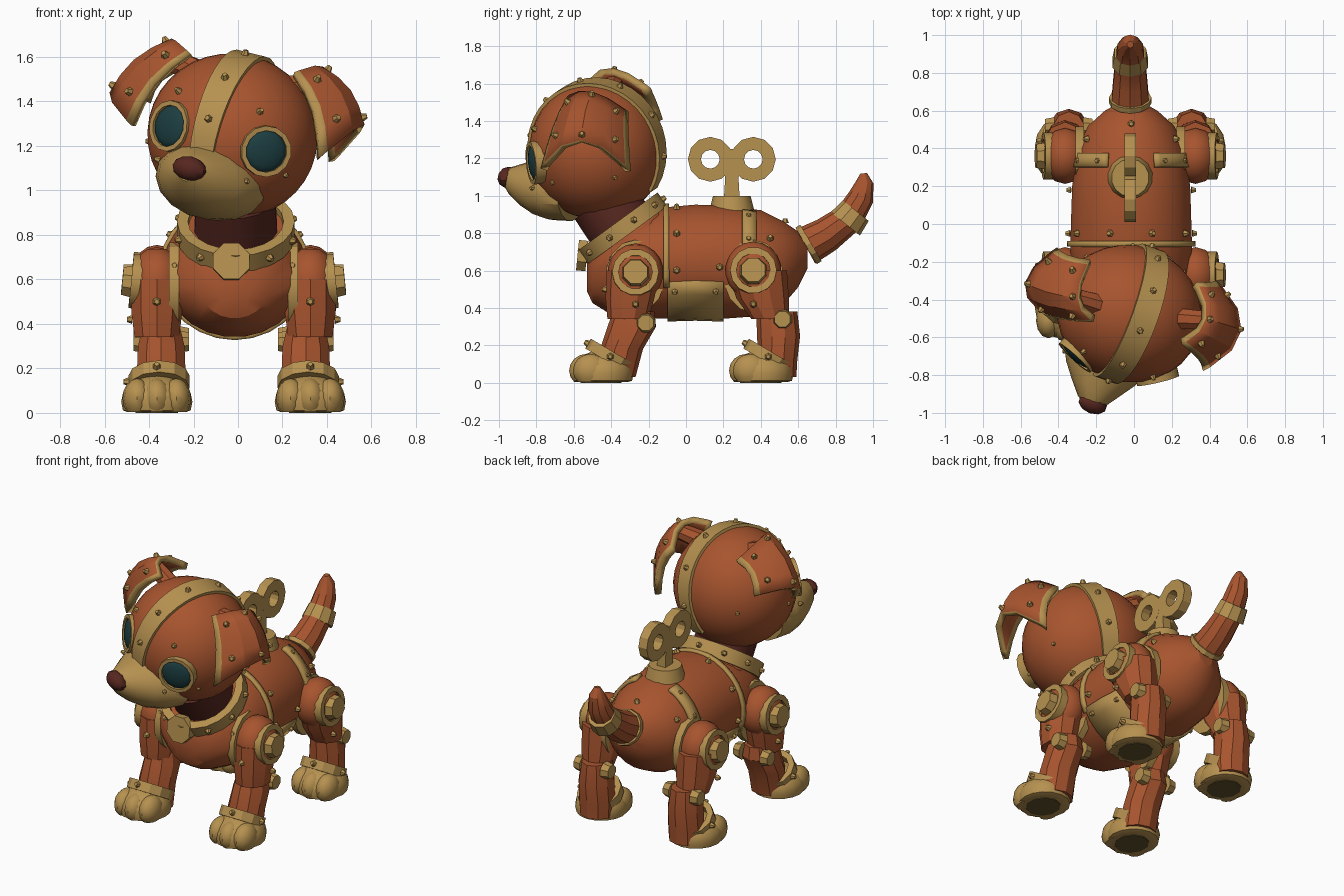
import bpy, bmesh, math
from mathutils import Vector, Matrix

if "Cube" in bpy.data.objects:
    bpy.data.objects.remove(bpy.data.objects["Cube"])

def material(name, rgb):
    m = bpy.data.materials.new(name)
    m.diffuse_color = (*rgb, 1)
    m.use_nodes = True
    m.node_tree.nodes["Principled BSDF"].inputs["Base Color"].default_value = m.diffuse_color
    return m

COPPER = material("copper", (0.39, 0.09, 0.028))
BRASS = material("brass", (0.47, 0.285, 0.08))
TEAL = material("teal_glass", (0.012, 0.048, 0.053))
MAROON = material("maroon", (0.095, 0.02, 0.014))
SOLE = material("dark_sole", (0.12, 0.08, 0.026))
I4 = Matrix.Identity(4)

def place(c, axis):
    """Frame at c whose z points along axis."""
    return Matrix.Translation(c) @ Vector(axis).to_track_quat('Z', 'Y').to_matrix().to_4x4()

def finish(name, bm, mats, M=I4, angle=28):
    bm.transform(M)
    bmesh.ops.recalc_face_normals(bm, faces=bm.faces)
    me = bpy.data.meshes.new(name)
    bm.to_mesh(me)
    bm.free()
    ob = bpy.data.objects.new(name, me)
    bpy.context.collection.objects.link(ob)
    for m in mats:
        me.materials.append(m)
    bpy.ops.object.select_all(action='DESELECT')
    ob.select_set(True)
    bpy.context.view_layer.objects.active = ob
    bpy.ops.object.shade_smooth_by_angle(angle=math.radians(angle))
    return ob

def loft(name, rings, mat, n=12, M=I4):
    """Rings are (centre, half axis u, half axis v); ends are capped."""
    bm = bmesh.new()
    rows = []
    for c, u, v in rings:
        c, u, v = Vector(c), Vector(u), Vector(v)
        rows.append([bm.verts.new(c + u * math.cos(2 * math.pi * (i + .5) / n) + v * math.sin(2 * math.pi * (i + .5) / n))
                     for i in range(n)])
    for a, b in zip(rows, rows[1:]):
        for i in range(n):
            j = (i + 1) % n
            bm.faces.new((a[i], a[j], b[j], b[i]))
    bm.faces.new(rows[0])
    bm.faces.new(rows[-1])
    return finish(name, bm, [mat], M)

def cyl(name, c, axis, r, depth, mat, n=12, r2=None, M=I4):
    r2 = r if r2 is None else r2
    return loft(name, [((0, 0, z), (k, 0, 0), (0, k, 0)) for z, k in ((-depth / 2, r), (depth / 2, r2))],
                mat, n, M @ place(c, axis))

def ball(name, c, radii, mat, M=I4, seg=16, floor=None):
    bm = bmesh.new()
    bmesh.ops.create_uvsphere(bm, u_segments=seg, v_segments=seg * 2 // 3, radius=1)
    for v in bm.verts:
        v.co = Vector([v.co[i] * radii[i] + c[i] for i in range(3)])
        if floor is not None:
            v.co.z = max(floor, v.co.z)
    return finish(name, bm, [mat], M, 35)

def ring(name, c, axis, r_in, r_out, depth, mat, n=16, M=I4):
    bm = bmesh.new()
    prof = [(r_in, -depth / 2), (r_out, -depth / 2), (r_out, depth / 2), (r_in, depth / 2)]
    rows = [[bm.verts.new((r * math.cos(2 * math.pi * i / n), r * math.sin(2 * math.pi * i / n), z)) for r, z in prof]
            for i in range(n)]
    for i in range(n):
        a, b = rows[i], rows[(i + 1) % n]
        for k in range(4):
            bm.faces.new((a[k], a[(k + 1) % 4], b[(k + 1) % 4], b[k]))
    return finish(name, bm, [mat], M @ place(c, axis))

def rivets(name, spots, M=I4, r=.02):
    bm = bmesh.new()
    for p, nrm in spots:
        bmesh.ops.create_cone(bm, cap_ends=True, segments=6, radius1=r, radius2=r * .55, depth=.024,
                              matrix=place(Vector(p) + Vector(nrm).normalized() * .008, nrm))
    finish(name, bm, [BRASS], M)

# ---------- body: barrel of elliptical stations (y, centre z, rx, rz) ----------
BODY = [(-.53, .57, .07, .08), (-.5, .575, .16, .15), (-.42, .6, .26, .225), (-.28, .625, .315, .285),
        (-.12, .64, .325, .3), (.05, .65, .32, .305), (.2, .645, .315, .305), (.4, .64, .285, .285),
        (.52, .64, .23, .225), (.6, .66, .14, .15), (.65, .67, .05, .06)]
loft("body", [((-.015, y, z), (rx, 0, 0), (0, 0, rz)) for y, z, rx, rz in BODY], COPPER, 24)

def on_body(y, deg, off=0):
    """Point and outward direction on the barrel, angle measured from the top."""
    for a, b in zip(BODY, BODY[1:]):
        if a[0] <= y <= b[0]:
            t = (y - a[0]) / (b[0] - a[0])
            z, rx, rz = [a[i] + (b[i] - a[i]) * t for i in (1, 2, 3)]
            s, c = math.sin(math.radians(deg)), math.cos(math.radians(deg))
            return Vector(((rx + off) * s - .015, y, z + (rz + off) * c)), Vector((s, 0, c))

def body_plate(name, y0, y1, a0, a1, n=10, off=.006):
    bm = bmesh.new()
    rows = [[bm.verts.new(on_body(y, a0 + (a1 - a0) * i / n, off)[0]) for i in range(n + 1)]
            for y in (y0, (y0 + y1) / 2, y1)]
    for a, b in zip(rows, rows[1:]):
        for i in range(n):
            bm.faces.new((a[i], a[i + 1], b[i + 1], b[i]))
    md = finish(name, bm, [BRASS]).modifiers.new("thickness", 'SOLIDIFY')
    md.thickness, md.offset = .026, 0

body_plate("seam_band", -.12, -.09, -115, 115, n=20, off=.003)
body_plate("belly_plate", -.1, .2, 110, 250, off=.0)
for s, side in ((-1, "right"), (1, "left")):
    body_plate("back_strap_" + side, .3, .375, s * 24, s * 80)
rivets("body_rivets", [on_body(y, s * a, .008) for s in (-1, 1) for y, a in
       ((-.05, 20), (-.05, 60), (-.05, 98), (.18, 95), (.335, 35), (.335, 65), (-.06, 120), (.16, 120), (.45, 60))]
       + [on_body(.53, 0)])

# ---------- neck, collar and tag ----------
AX = Vector((0, -.59, .81)).normalized()
CC = Vector((-.01, -.34, .825))
cyl("neck_base", CC - AX * .09, AX, .275, .2, COPPER, 18, .235)
cyl("neck", CC + AX * .09, AX, .19, .2, MAROON, 16, .18)
ring("collar", CC, AX, .215, .265, .09, BRASS, 20)
CF = place(CC, AX)
rivets("collar_rivets", [(CF @ Vector((.265 * math.cos(t), .265 * math.sin(t), 0)),
       CF.to_3x3() @ Vector((math.cos(t), math.sin(t), 0))) for t in [math.pi * i / 5 + .3 for i in range(10)]])
cyl("collar_tag", (-.03, -.555, .68), (0, -1, .1), .088, .05, BRASS, 8)

# ---------- wind-up key ----------
KX, KY = -.02, .245
cyl("key_base", (KX, KY, .96), (0, 0, 1), .12, .08, BRASS, 14, .1)
loft("key_stem", [((KX, KY, z), (.042, 0, 0), (0, w, 0)) for z, w in ((.98, .06), (1.1, .05), (1.17, .1), (1.25, .06))], BRASS, 4)
for i, y in enumerate((.13, .36)):
    ring("key_bow_%d" % i, (KX, y, 1.195), (1, 0, 0), .05, .12, .06, BRASS, 12)

# ---------- tail ----------
TAIL = [(.64, .73, .105), (.75, .79, .095), (.87, .88, .082), (.935, .99, .07), (.955, 1.07, .048), (.95, 1.12, .018)]
rings = []
for i, (y, z, r) in enumerate(TAIL):
    a, b = TAIL[max(i - 1, 0)], TAIL[min(i + 1, len(TAIL) - 1)]
    t = Vector((0, b[0] - a[0], b[1] - a[1])).normalized()
    rings.append(((-.02, y, z), (r, 0, 0), t.cross(Vector((1, 0, 0))) * r))
loft("tail", rings, COPPER, 10)
ring("tail_base_ring", (-.02, .655, .74), (0, .85, .5), .07, .113, .03, BRASS, 12)
cyl("tail_band", (-.02, .88, .885), (0, .6, .75), .1, .09, BRASS, 10, .088)

# ---------- legs: stations (z, y, rx, ry) ----------
FRONT = dict(hub=(-.27, .59), knee=(-.215, .32), paw=-.455, cuff=(-.405, .14),
             upper=[(.6, -.28, .12, .145), (.45, -.3, .12, .13), (.34, -.31, .105, .11)],
             lower=[(.38, -.28, .09, .11), (.3, -.29, .11, .13), (.18, -.345, .115, .115), (.03, -.37, .115, .1)])
REAR = dict(hub=(.36, .6), knee=(.515, .34), paw=.4, cuff=(.44, .14),
            upper=[(.6, .38, .125, .16), (.45, .41, .12, .14), (.34, .45, .1, .1)],
            lower=[(.38, .485, .09, .11), (.25, .495, .11, .115), (.12, .49, .115, .105), (.03, .49, .11, .1)])
for s, side in ((-1, "right"), (1, "left")):
    X = -.02 + s * .345
    for end, L in (("front", FRONT), ("rear", REAR)):
        tag = "_%s_%s" % (end, side)
        (hy, hz), (ky, kz), (cy, cz), py = L["hub"], L["knee"], L["cuff"], L["paw"]
        ball("shoulder" + tag, (X, hy, hz), (.125, .15, .155), COPPER, seg=14)
        for part, xo in (("upper", 0), ("lower", -.02)):
            loft(part + "_leg" + tag, [((X + s * xo, y, z), (rx, 0, 0), (0, ry, 0)) for z, y, rx, ry in L[part]], COPPER, 10)
        # brass trim standing between leg and body
        loft("inner_trim" + tag, [((X - s * x, hy, .57), (0, .16, 0), (0, 0, .195)) for x in (.055, .1)], BRASS, 14)
        ring("joint_ring" + tag, (X + s * .09, hy, hz), (s, 0, .1), .09, .125, .05, BRASS, 14)
        cyl("joint_hub" + tag, (X + s * .12, hy, hz), (s, 0, .1), .08, .07, BRASS, 8, .068)
        for k in (-1, 1):
            cyl("knee_bolt%d" % k + tag, (X - s * .02 + k * .1, ky, kz), (k, 0, 0), .055, .05, BRASS, 8, .045)
        ring("ankle_cuff" + tag, (X - s * .01, cy, cz), (0, .5, .85), .1, .138, .06, BRASS, 12)
        # paw, toes and sole
        ball("paw" + tag, (X, py + .01, .05), (.16, .165, .125), BRASS, floor=.004)
        for i in (-1, 0, 1):
            ball("toe%d" % (i + 2) + tag, (X + i * .088, py - (.075 if i == 0 else .055), .065),
                 (.066, .095, .09), BRASS, seg=12, floor=.004)
        loft("sole" + tag, [((X, py, z), (.1, 0, 0), (0, .11, 0)) for z in (0, .006)], SOLE, 10)
        rivets("leg_rivets" + tag, [((X, L["upper"][1][1] - .13, .5), (0, -1, 0)),
               ((X + s * .115, hy, .42), (s, 0, 0)), ((X + s * .13, cy, cz), (s, 0, 0)),
               ((X, cy - .12, cz + .07), (0, -.9, .5)), ((X - s * .08, hy - .12, .66), (0, -1, .2))])

# ---------- head, built facing forward then turned and tilted ----------
H = (Matrix.Translation((-.025, -.475, 1.245)) @ Matrix.Rotation(math.radians(-20), 4, 'Z')
     @ Matrix.Rotation(math.radians(13), 4, 'Y'))
RX, RY, RZ = .388, .362, .37
ball("head", (0, 0, 0), (RX, RY, RZ), COPPER, H, 28)

# crest band from brow over the crown to the nape
bm = bmesh.new()
rows = []
for i in range(23):
    a = math.radians(-12 + 227 * i / 22)
    w = .058 + .012 * math.sin(a)
    rows.append([bm.verts.new((x, -(RY + o) * math.cos(a), (RZ + o) * math.sin(a)))
                 for x, o in ((-w, -.02), (-w, .012), (w, .012), (w, -.02))])
for a, b in zip(rows, rows[1:]):
    for k in range(4):
        bm.faces.new((a[k], a[(k + 1) % 4], b[(k + 1) % 4], b[k]))
bm.faces.new(rows[0])
bm.faces.new(rows[-1])
finish("crest_band", bm, [BRASS], H)
rivets("crest_rivets", [((0, -.374 * math.cos(a), .382 * math.sin(a)), (0, -math.cos(a), math.sin(a)))
       for a in [math.radians(d) for d in (12, 45, 80, 115, 150, 185)]], H)

# muzzle and nose
loft("muzzle", [((.01, y, z), (rx, 0, 0), (0, 0, rz)) for y, z, rx, rz in
     ((-.15, -.205, .255, .175), (-.26, -.205, .24, .17), (-.35, -.2, .195, .15), (-.43, -.19, .135, .115),
      (-.5, -.17, .08, .075), (-.53, -.16, .04, .045))], BRASS, 16, H)
ball("nose", (.015, -.515, -.147), (.08, .052, .055), MAROON, H, 10)
rivets("muzzle_rivets", [((s * .215, -.3, -.16), (s, -.6, .2)) for s in (-1, 1)], H, .016)

# goggle eyes: (side, centre, facing)
for side, c, nrm in (("right", (-.18, -.28, .0), (-.13, -.3, .01)), ("left", (.25, -.245, -.01), (.2, -.3, .01))):
    ring("eye_rim_" + side, c, nrm, .094, .116, .085, BRASS, 14, H)
    ball("eye_" + side, (0, 0, .018), (.1, .1, .034), TEAL, H @ place(c, nrm), 12)
for s in (-1, 1):
    rivets("cheek_rivets_%d" % s, [((s * .33, -.14, -.1), (s, -.4, -.3)), ((s * .2, -.27, .16), (s * .6, -.8, .5)),
           ((s * .3, .2, -.08), (s, .7, -.2))], H, .017)

# folded ears: front, ridge and back edge, each from top to tip
EARS = {"left": (((.25, -.62, 1.52), (.36, -.76, 1.14)), ((.37, -.5, 1.54), (.55, -.56, 1.29)),
                 ((.32, -.32, 1.44), (.42, -.31, 1.13)), (.22, -.5, 1.46)),
        "right": (((-.21, -.5, 1.61), (-.47, -.46, 1.29)), ((-.29, -.39, 1.665), (-.56, -.31, 1.43)),
                  ((-.23, -.2, 1.56), (-.40, -.14, 1.4)), (-.18, -.43, 1.53))}
for side, (front, ridge, back, root) in EARS.items():
    def ear_point(u, v):
        f, r, b = [Vector(e[0]).lerp(Vector(e[1]), v) for e in (front, ridge, back)]
        puff = (r - (f + b) / 2).normalized() * .04 * math.sin(math.pi * v)
        k = 2 * r - (f + b) / 2
        return f * (1 - u) ** 2 + k * 2 * u * (1 - u) + b * u * u + puff
    U, V = (0, .055, .28, .5, .72, .945, 1), (0, .25, .5, .75, 1)
    bm = bmesh.new()
    rows = [[bm.verts.new(ear_point(u, v)) for u in U] for v in V]
    for a, b in zip(rows, rows[1:]):
        for k in range(6):
            bm.faces.new((a[k], a[k + 1], b[k + 1], b[k])).material_index = int(k in (0, 5))
    ear = finish("ear_" + side, bm, [COPPER, BRASS])
    md = ear.modifiers.new("thickness", 'SOLIDIFY')
    md.thickness, md.offset, md.material_offset_rim = .04, 0, 1
    # stub joining the ear to the skull
    top = ear_point(.5, .12) - Vector((0, 0, .045))
    axis = top - Vector(root)
    cyl("ear_root_" + side, (top + Vector(root)) / 2, axis, .06, axis.length, COPPER, 8, .05)
    centre = (Vector(front[1]) + Vector(back[1]) + Vector(root)) / 3
    spots = []
    for u, v in ((.15, .2), (.15, .75), (.85, .2), (.85, .75), (.5, .9), (.5, .08)):
        p = ear_point(u, v)
        n = (ear_point(u + .05, v) - p).cross(ear_point(u, v + .05) - p).normalized()
        n = n if n.dot(p - centre) > 0 else -n
        spots.append((p + n * .02, n))
    rivets("ear_rivets_" + side, spots)
